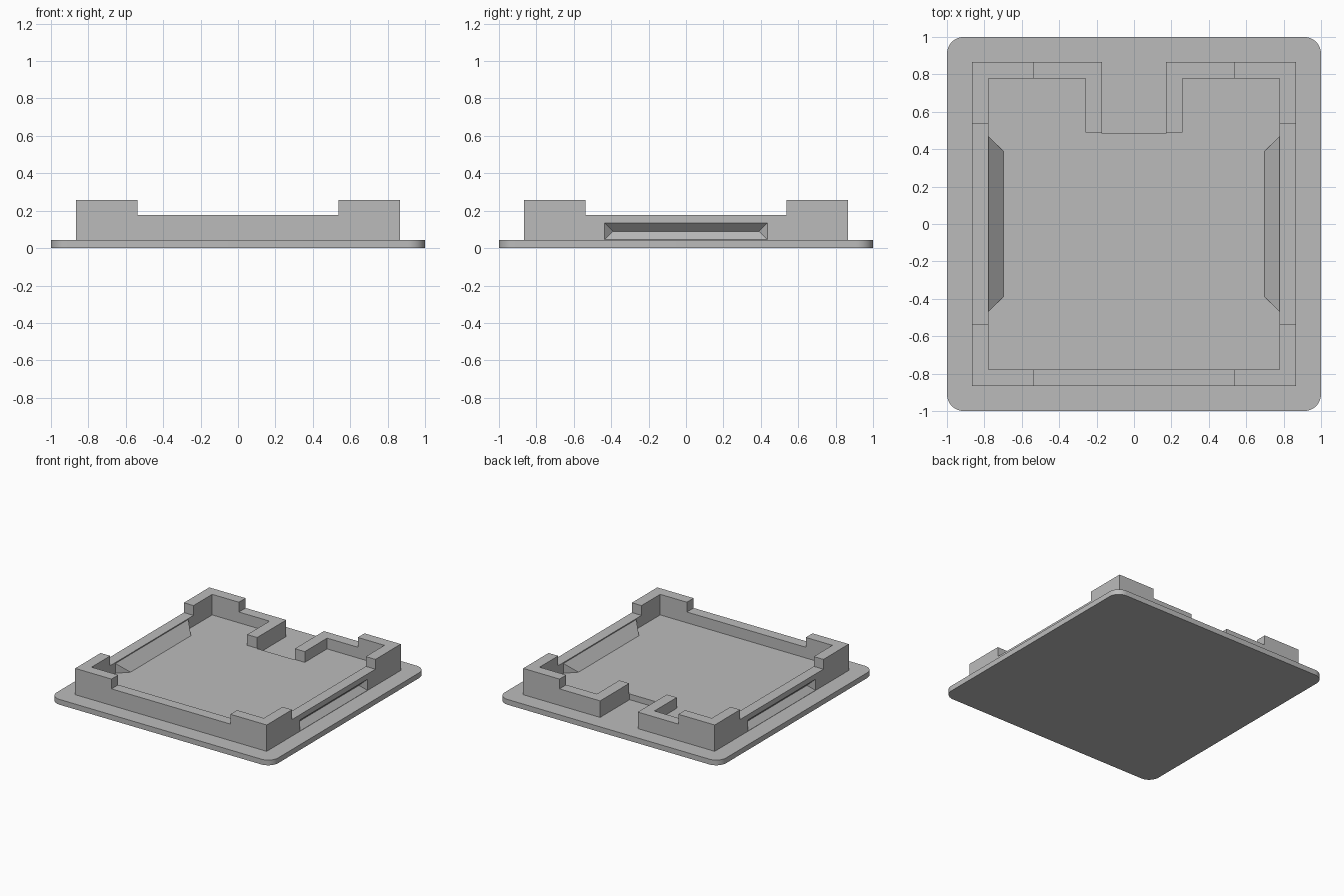
import bpy, bmesh, math

cube = bpy.data.objects.get("Cube")
if cube:
    bpy.data.objects.remove(cube, do_unlink=True)

grey = bpy.data.materials.new("plain grey")
grey.use_nodes = True
COLOUR = (0.5, 0.5, 0.5, 1)
grey.diffuse_color = COLOUR
grey.node_tree.nodes["Principled BSDF"].inputs["Base Color"].default_value = COLOUR


def finish(name, bm):
    bmesh.ops.recalc_face_normals(bm, faces=bm.faces)
    mesh = bpy.data.meshes.new(name)
    bm.to_mesh(mesh)
    bm.free()
    mesh.materials.append(grey)
    obj = bpy.data.objects.new(name, mesh)
    bpy.context.collection.objects.link(obj)
    return obj


def prism(name, outline, z0, z1):
    """Extrude a plan outline from z0 to z1."""
    bm = bmesh.new()
    face = bm.faces.new([bm.verts.new((x, y, z0)) for x, y in outline])
    out = bmesh.ops.extrude_face_region(bm, geom=[face])
    verts = [v for v in out["geom"] if isinstance(v, bmesh.types.BMVert)]
    bmesh.ops.translate(bm, verts=verts, vec=(0, 0, z1 - z0))
    return finish(name, bm)


def rectangle(hx, hy):
    return [(-hx, -hy), (hx, -hy), (hx, hy), (-hx, hy)]


def notched(h, notch_x, notch_y):
    """Square outline with a notch in its back edge."""
    return [(-h, -h), (h, -h), (h, h), (notch_x, h), (notch_x, notch_y),
            (-notch_x, notch_y), (-notch_x, h), (-h, h)]


def wedge(name, side, base_x, ridge_x, z=0.09, ridge_half=0.39):
    """Sideways hipped ridge with 45 degree faces, pointing inwards."""
    d = base_x - ridge_x
    bm = bmesh.new()
    base = [bm.verts.new((side * base_x, sy * (ridge_half + d), z + sz * d))
            for sy, sz in ((-1, -1), (1, -1), (1, 1), (-1, 1))]
    r0, r1 = [bm.verts.new((side * ridge_x, s * ridge_half, z)) for s in (-1, 1)]
    a, b, c, e = base
    for f in (base, (a, b, r1, r0), (e, c, r1, r0), (a, e, r0), (b, c, r1)):
        bm.faces.new(f)
    return finish(name, bm)


def cut(target, cutter):
    mod = target.modifiers.new("cut", "BOOLEAN")
    mod.operation = "DIFFERENCE"
    mod.solver = "EXACT"
    mod.object = cutter
    bpy.context.view_layer.objects.active = target
    bpy.ops.object.modifier_apply(modifier=mod.name)
    bpy.data.objects.remove(cutter, do_unlink=True)


# Base plate with rounded corners
R, STEPS = 0.09, 12
corners = []
for q, (sx, sy) in enumerate(((1, 1), (-1, 1), (-1, -1), (1, -1))):
    for i in range(STEPS + 1):
        t = math.pi / 2 * (q + i / STEPS)
        corners.append((sx * (1 - R) + R * math.cos(t), sy * (1 - R) + R * math.sin(t)))
plate = prism("base_plate", corners, 0, 0.043)

# Tray walls: raised corners, lower middles, back notch
tray = prism("tray_walls", notched(0.865, 0.17, 0.485), 0.02, 0.258)
cut(tray, prism("cavity_cutter", notched(0.778, 0.26, 0.49), 0.09, 0.4))
cut(tray, prism("front_back_cutter", rectangle(0.537, 1), 0.178, 0.4))
cut(tray, prism("side_cutter", rectangle(1, 0.537), 0.178, 0.4))

# Side grip grooves outside, matching ridges inside
for side, label in ((1, "left"), (-1, "right")):
    cut(tray, wedge("groove_cutter", side, 0.875, 0.82))
    wedge(label + "_inner_ridge", side, 0.783, 0.698)

# Smooth only the rounded corners of the plate
bpy.ops.object.select_all(action="DESELECT")
plate.select_set(True)
bpy.context.view_layer.objects.active = plate
bpy.ops.object.shade_smooth_by_angle(angle=math.radians(30))
